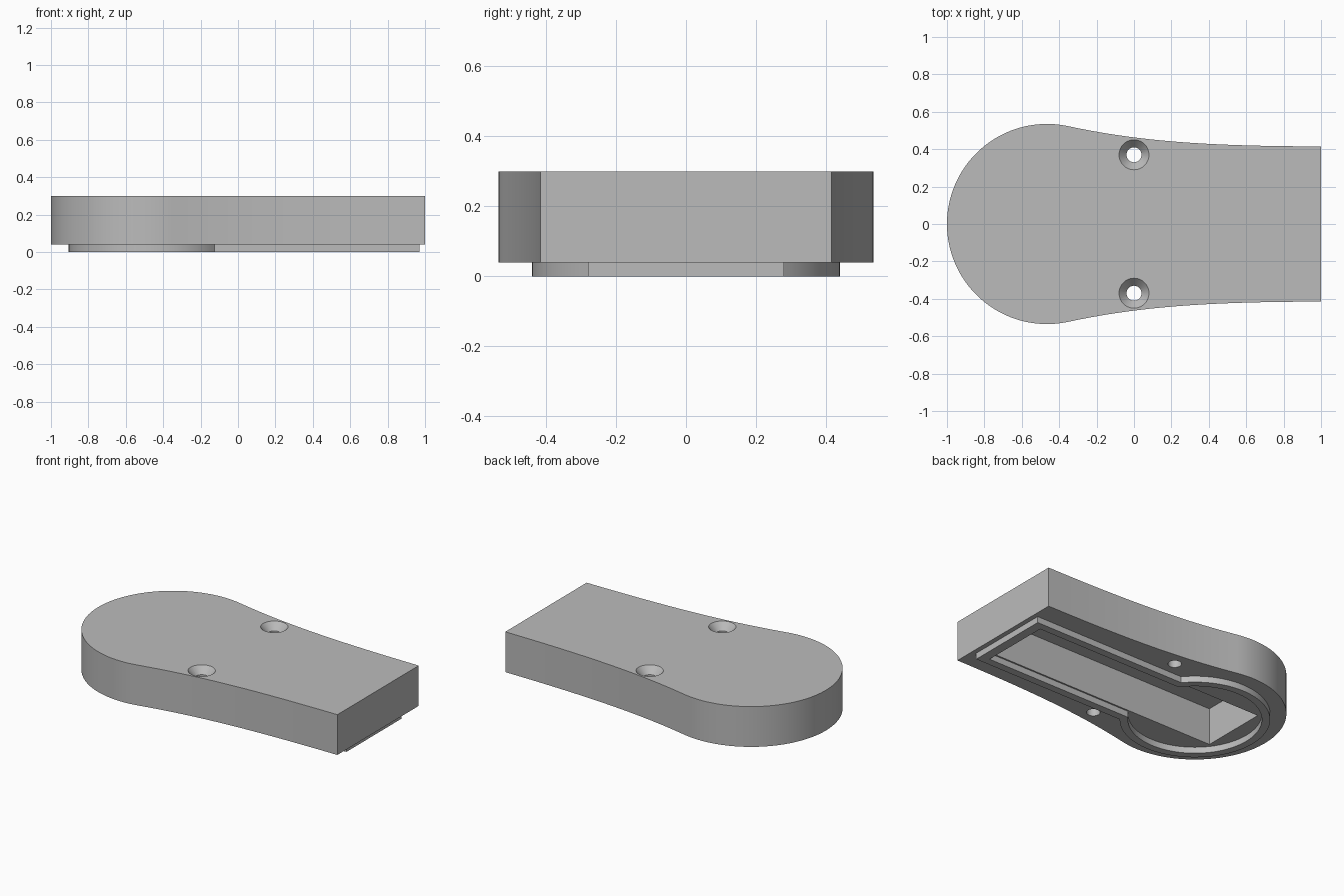
import bpy, bmesh, math
from mathutils import Vector
from mathutils.geometry import interpolate_bezier

default = bpy.data.objects.get("Cube")
if default:
    bpy.data.objects.remove(default, do_unlink=True)

grey = bpy.data.materials.new("plain grey")
grey.use_nodes = True
COLOUR = (0.5, 0.5, 0.5, 1)
grey.diffuse_color = COLOUR
grey.node_tree.nodes["Principled BSDF"].inputs["Base Color"].default_value = COLOUR

CENTRE_X = -0.465   # middle of the round end
SEAM = 0.04         # underside of the body
TOP = 0.3


def make_object(name, bm):
    bmesh.ops.recalc_face_normals(bm, faces=bm.faces)
    mesh = bpy.data.meshes.new(name)
    bm.to_mesh(mesh)
    bm.free()
    mesh.materials.append(grey)
    obj = bpy.data.objects.new(name, mesh)
    bpy.context.collection.objects.link(obj)
    return obj


def prism(name, outline, low, high):
    """Extrude a flat outline from low to high."""
    bm = bmesh.new()
    base = bm.faces.new([bm.verts.new((x, y, low)) for x, y in outline])
    new = bmesh.ops.extrude_face_region(bm, geom=[base])["geom"]
    verts = [v for v in new if isinstance(v, bmesh.types.BMVert)]
    bmesh.ops.translate(bm, verts=verts, vec=(0, 0, high - low))
    return make_object(name, bm)


def cone(name, x, y, low, high, r_low, r_high):
    bm = bmesh.new()
    bmesh.ops.create_cone(bm, cap_ends=True, segments=48, radius1=r_low,
                          radius2=r_high, depth=high - low)
    bmesh.ops.translate(bm, verts=bm.verts, vec=(x, y, (low + high) / 2))
    return make_object(name, bm)


def arc(radius, start, steps=80):
    """Arc around the round end, open towards +x."""
    sweep = 2 * (math.pi - start)
    angles = [start + sweep * i / steps for i in range(steps + 1)]
    return [(CENTRE_X + radius * math.cos(a), radius * math.sin(a)) for a in angles]


def keyhole(radius, half_width, end):
    """Round end joined to a straight-sided neck."""
    return arc(radius, math.asin(half_width / radius)) + [(end, -half_width), (end, half_width)]


def cut(obj, cutter):
    mod = obj.modifiers.new("cut", 'BOOLEAN')
    mod.operation = 'DIFFERENCE'
    mod.solver = 'EXACT'
    mod.object = cutter
    bpy.context.view_layer.objects.active = obj
    bpy.ops.object.modifier_apply(modifier=mod.name)
    bpy.data.objects.remove(cutter, do_unlink=True)


# Body: round head flowing into a flared neck
round_end = arc(0.535, math.radians(78))
start = round_end[0]
flank = interpolate_bezier(Vector((*start, 0)), Vector((-0.03, 0.455, 0)),
                           Vector((0.3, 0.415, 0)), Vector((1, 0.415, 0)), 32)
side = [(p.x, p.y) for p in flank[1:]]
outline = round_end + [(x, -y) for x, y in side] + side[::-1]
body = prism("body", outline, SEAM, TOP)

# Long rectangular pocket in the underside
pocket = [(-0.76, -0.22), (0.9, -0.22), (0.9, 0.22), (-0.76, 0.22)]
cut(body, prism("pocket_cutter", pocket, -0.1, 0.28))

# Countersunk screw holes
for y in (-0.37, 0.37):
    cut(body, cone("hole_cutter", 0, y, -0.1, 0.4, 0.04, 0.04))
    cut(body, cone("countersink_cutter", 0, y, 0.245, 0.31, 0.031, 0.089))

# Raised locating lip under the body
lip = prism("locating_lip", keyhole(0.44, 0.28, 0.97), 0, SEAM)
cut(lip, prism("lip_cutter", keyhole(0.392, 0.23, 0.91), -0.1, 0.1))

# Smooth curved walls, keep edges crisp
bpy.ops.object.select_all(action='DESELECT')
for obj in (body, lip):
    obj.select_set(True)
bpy.context.view_layer.objects.active = body
bpy.ops.object.shade_smooth_by_angle(angle=math.radians(30))
